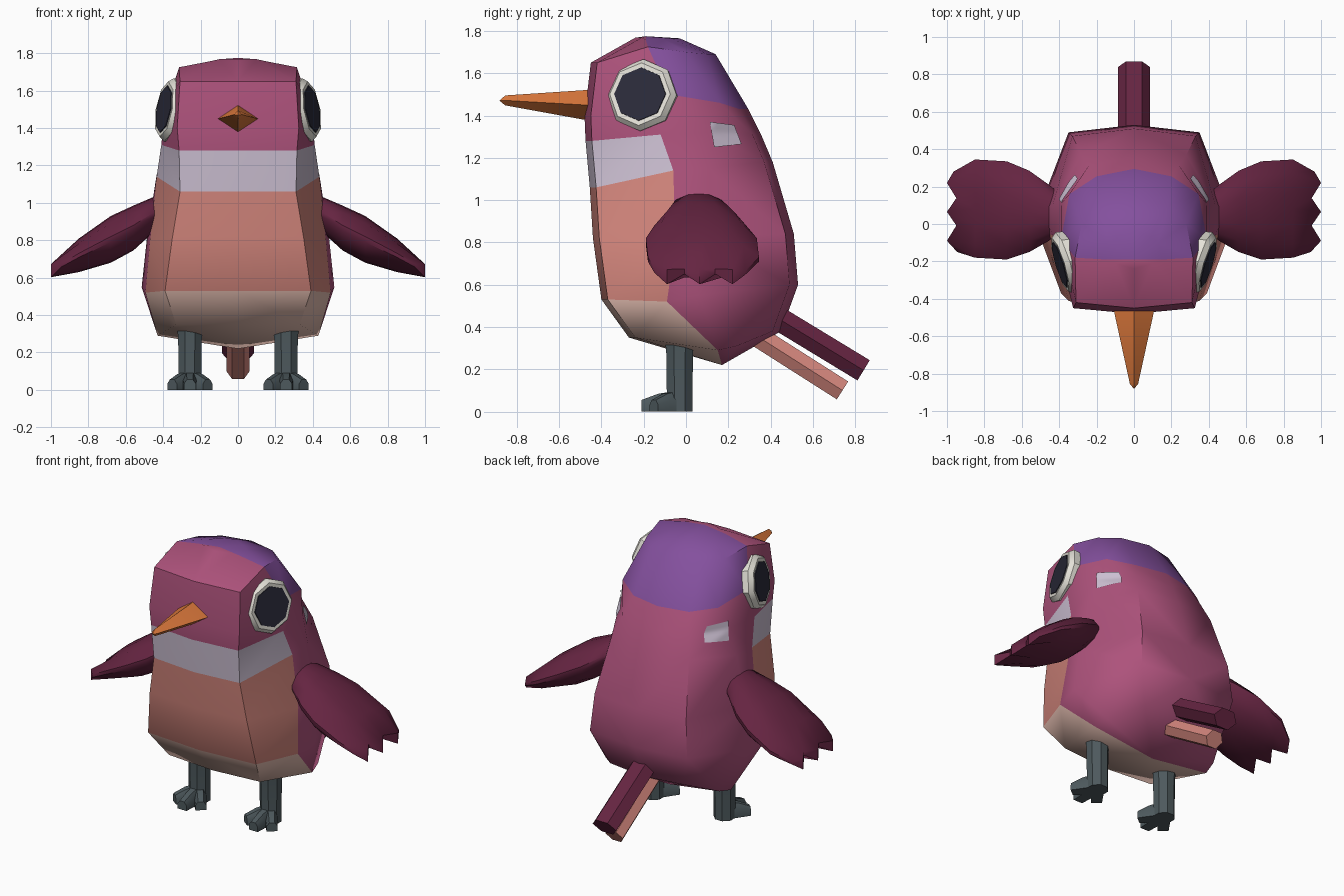
import bpy, bmesh, math
from mathutils import Vector
from mathutils.bvhtree import BVHTree

cube = bpy.data.objects.get("Cube")
if cube:
    bpy.data.objects.remove(cube, do_unlink=True)

COLOURS = {
    "raspberry": (.42, .085, .20), "peach": (.66, .24, .205), "pale_pink": (.73, .48, .41),
    "lavender_grey": (.60, .52, .64), "purple": (.23, .08, .34), "dark_maroon": (.13, .018, .053),
    "eye_white": (.78, .76, .69), "pupil_dark": (.024, .024, .042),
    "beak_orange": (.72, .19, .045), "leg_slate": (.075, .10, .11),
}
MATS = {}
for name, c in COLOURS.items():
    m = bpy.data.materials.new(name)
    m.use_nodes = True
    m.diffuse_color = (*c, 1)
    bsdf = m.node_tree.nodes["Principled BSDF"]
    bsdf.inputs["Base Color"].default_value = (*c, 1)
    bsdf.inputs["Roughness"].default_value = .8
    MATS[name] = m


def finish(name, bm, mats, angle=40):
    """Turn a bmesh into a shaded object."""
    bmesh.ops.recalc_face_normals(bm, faces=bm.faces[:])
    me = bpy.data.meshes.new(name)
    bm.to_mesh(me)
    bm.free()
    ob = bpy.data.objects.new(name, me)
    bpy.context.collection.objects.link(ob)
    for m in mats:
        me.materials.append(MATS[m])
    bpy.ops.object.select_all(action='DESELECT')
    ob.select_set(True)
    bpy.context.view_layer.objects.active = ob
    bpy.ops.object.shade_smooth_by_angle(angle=math.radians(angle))
    return ob


def loft(bm, rings, ends=(True, True), rule=None):
    """Skin closed rings; an end may be True (flat cap), False, or a point (fan)."""
    vs = [[bm.verts.new(p) for p in r] for r in rings]
    n = len(vs[0])

    def face(verts, i, j):
        f = bm.faces.new(verts)
        if rule:
            f.material_index = rule(i, j)
    for i in range(len(vs) - 1):
        for j in range(n):
            k = (j + 1) % n
            face((vs[i][j], vs[i][k], vs[i + 1][k], vs[i + 1][j]), i, j)
    for end, ring, i in ((ends[0], vs[0], -1), (ends[1], vs[-1], len(vs) - 1)):
        if end is True:
            bm.faces.new(ring)
        elif end:
            c = bm.verts.new(end)
            for j in range(n):
                face((ring[j], ring[(j + 1) % n], c), i, j)


# Body rings: front (y, z, corner x), side (x, y, z), rear side (x, y, z), back (y, z, corner x)
BODY = [
    ((-.27, .35, .33), (.43, .15, .29), (.41, .24, .31), (.45, .38, .26)),
    ((-.40, .53, .39), (.495, -.09, .52), (.515, .06, .55), (.53, .60, .35)),
    ((-.44, .82, .35), (.47, -.05, .80), (.485, .08, .83), (.51, .84, .33)),
    ((-.455, 1.06, .31), (.435, -.06, 1.14), (.435, .10, 1.15), (.41, 1.18, .28)),
    ((-.475, 1.28, .315), (.41, -.12, 1.31), (.39, .11, 1.32), (.355, 1.31, .24)),
    ((-.48, 1.40, .325), (.39, -.08, 1.50), (.345, .16, 1.46), (.295, 1.43, .20)),
    ((-.45, 1.65, .31), (.315, -.18, 1.725), (.28, 0, 1.70), (.14, 1.69, .18)),
    ((-.24, 1.768, .10), (.15, -.19, 1.757), (.13, -.10, 1.757), (-.03, 1.765, .09)),
]


def body_ring(f, s, r, b):
    half = [(0, f[0], f[1]), (f[2], f[0] + .03, f[1]), s, r, (b[2], b[0] - .04, b[1]), (0, b[0], b[1])]
    return half + [(-x, y, z) for x, y, z in half[-2:0:-1]]


def body_colour(i, j):
    if j in (0, 1, 8, 9):                   # front half
        return {-1: 2, 0: 2, 1: 1, 2: 1, 3: 3}.get(i, 0)
    return 4 if i >= 5 else 0               # back and cap


bm = bmesh.new()
loft(bm, [body_ring(*r) for r in BODY], ((0, .17, .22), (0, -.19, 1.775)), body_colour)
bmesh.ops.triangulate(bm, faces=bm.faces[:])
tree = BVHTree.FromBMesh(bm)
finish("body", bm, ["raspberry", "peach", "pale_pink", "lavender_grey", "purple"], 48)

# Beak: tapering diamond section (y, half width, z bottom, z top)
bm = bmesh.new()
loft(bm, [[(w, y, (lo + hi) / 2), (0, y, hi), (-w, y, (lo + hi) / 2), (0, y, lo)] for y, w, lo, hi in
          ((-.44, .11, 1.375, 1.525), (-.48, .104, 1.38, 1.52), (-.855, .022, 1.448, 1.495))],
     (True, (0, -.882, 1.47)))
finish("beak", bm, ["beak_orange"], 30)


# Tail feathers: six-sided bars
def tail_bar(name, start, end, w, h, mat):
    a, b = Vector((0, *start)), Vector((0, *end))
    d = (b - a).normalized()
    up = Vector((0, -d.z, d.y))
    sec = [(w, 0), (w * .5, h), (-w * .5, h), (-w, 0), (-w * .5, -h), (w * .5, -h)]
    bm = bmesh.new()
    loft(bm, [[p + Vector((x, 0, 0)) + up * z for x, z in sec] for p in (a, b)])
    finish(name, bm, [mat], 30)


tail_bar("upper_tail", (.42, .45), (.84, .195), .085, .056, "dark_maroon")
tail_bar("lower_tail", (.30, .38), (.74, .10), .062, .05, "peach")

# Wing stations: x, centre z, half thickness, front y, back y
WING = [(.38, .96, .06, -.01, .15), (.455, .935, .095, -.09, .21), (.56, .865, .12, -.15, .285),
        (.68, .805, .125, -.19, .335), (.85, .72, .09, -.18, .345)]
ACROSS = (0, .14, .33, .5, .67, .86, 1)
THICK = (.12, .7, .95, 1, .95, .7, .12)
TIP_X = (.945, 1.0, .95, 1.0, .95, 1.0, .965)
TIP_T = (.008, .035, .012, .035, .012, .035, .008)


def wing_rings(s):
    rings = []
    for x, z, t, y0, y1 in WING:
        cols = [(s * x, y0 + (y1 - y0) * a, z, t * k) for a, k in zip(ACROSS, THICK)]
        rings.append(cols)
    rings.append([(s * x, -.15 + .43 * a, .645 + (.985 - x) * .5, t)
                  for a, x, t in zip(ACROSS, TIP_X, TIP_T)])
    return [[(x, y, z + t) for x, y, z, t in c] + [(x, y, z - t) for x, y, z, t in c[::-1]] for c in rings]


def make_wing(side, s):
    bm = bmesh.new()
    rings = wing_rings(s)
    loft(bm, rings, (True, False))
    bm.verts.ensure_lookup_table()
    tip = bm.verts[-14:]                    # close the feathered tip strip by strip
    for i in range(6):
        bm.faces.new((tip[i], tip[i + 1], tip[12 - i], tip[13 - i]))
    finish(side + "_wing", bm, ["dark_maroon"], 45)


# Eye: eight-sided turned rim and a dark pupil plate
def make_eye(side, s):
    n = Vector((s * .94, -.29, .16)).normalized()
    u = Vector((0, 0, 1)).cross(n).normalized()
    v = n.cross(u)
    c = Vector((s * .388, -.215, 1.50))

    def ring(r, h):
        return [c + n * h + (u * math.cos(k * math.pi / 4) + v * math.sin(k * math.pi / 4)) * r
                for k in range(8)]
    bm = bmesh.new()
    loft(bm, [ring(.165, -.06), ring(.172, -.02), ring(.150, .008), ring(.12, .006)])
    finish(side + "_eye_rim", bm, ["eye_white"], 40)
    bm = bmesh.new()
    loft(bm, [ring(.128, .004), ring(.127, .012)])
    finish(side + "_pupil", bm, ["pupil_dark"], 30)


# Leg: eight-sided shaft with three splayed toes
def make_leg(side, s):
    cx = s * .257
    bm = bmesh.new()
    loft(bm, [[(cx + r * math.cos((k + .5) * math.pi / 4), y + r * math.sin((k + .5) * math.pi / 4), z)
               for k in range(8)] for r, y, z in
              ((.066, -.03, 0), (.066, -.03, .10), (.068, -.03, .27), (.076, -.03, .36))])
    for ang, length in ((-38, .155), (0, .18), (38, .155)):
        d = Vector((math.sin(math.radians(ang)), -math.cos(math.radians(ang)), 0))
        w = Vector((-d.y, d.x, 0))
        rings = []
        for t, hw, h in ((0, .042, .10), (.55, .036, .085), (1, .032, .055)):
            p = Vector((cx, -.03, 0)) + d * length * t
            rings.append([p + w * a * hw + Vector((0, 0, b * h)) for a, b in
                          ((1, 0), (1, .6), (.5, 1), (-.5, 1), (-1, .6), (-1, 0))])
        loft(bm, rings)
    finish(side + "_leg", bm, ["leg_slate"], 40)


# Cheek patch: thin sheet laid onto the body
def make_patch(side, s):
    a, b, c, d = (Vector(p) for p in ((.11, 1.37), (.225, 1.355), (.26, 1.265), (.13, 1.25)))
    n = 8
    bm = bmesh.new()
    grid = []
    for i in range(n + 1):
        for j in range(n + 1):
            p = a.lerp(b, i / n).lerp(d.lerp(c, i / n), j / n)
            hit, nor, _, _ = tree.ray_cast(Vector((s * 2, p.x, p.y)), Vector((-s, 0, 0)))
            grid.append(bm.verts.new(hit + Vector((s * .007, .003, 0))))
    for i in range(n):
        for j in range(n):
            k = i * (n + 1) + j
            q = [grid[k], grid[k + 1], grid[k + n + 2], grid[k + n + 1]]
            f = bm.faces.new(q if s < 0 else q[::-1])
    ob = finish(side + "_cheek_patch", bm, ["lavender_grey"], 40)
    if ob.data.polygons[0].normal.x * s < 0:
        ob.data.flip_normals()


for side, s in (("left", 1), ("right", -1)):
    make_wing(side, s)
    make_eye(side, s)
    make_leg(side, s)
    make_patch(side, s)
